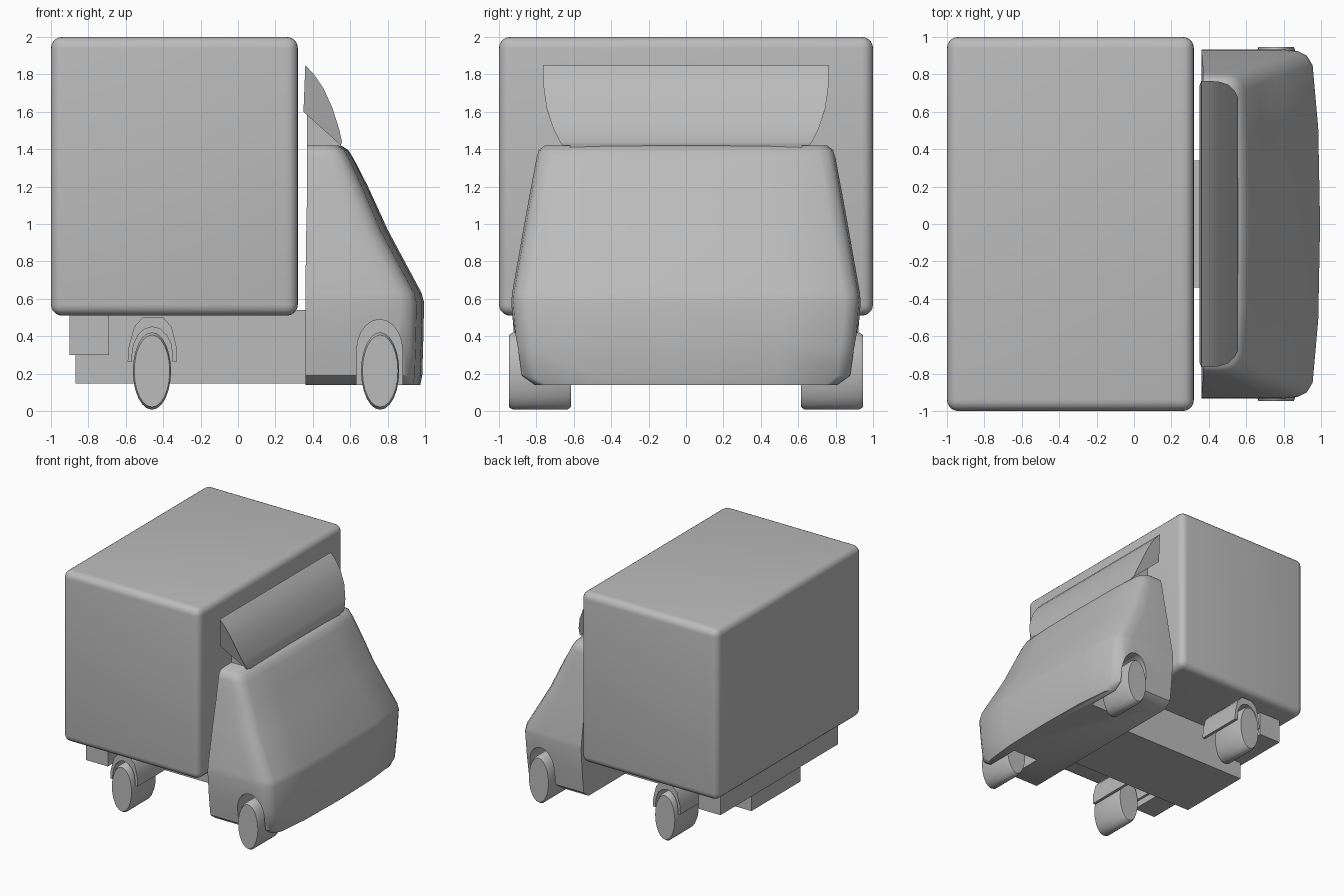
import bpy, bmesh, math

cube = bpy.data.objects.get("Cube")
if cube:
    bpy.data.objects.remove(cube, do_unlink=True)

GREY = (0.5, 0.5, 0.5, 1)
grey = bpy.data.materials.new("plain grey")
grey.use_nodes = True
grey.diffuse_color = GREY
grey.node_tree.nodes["Principled BSDF"].inputs["Base Color"].default_value = GREY


def activate(obj):
    bpy.ops.object.select_all(action='DESELECT')
    obj.select_set(True)
    bpy.context.view_layer.objects.active = obj


def smooth(obj, degrees=35):
    activate(obj)
    bpy.ops.object.shade_smooth_by_angle(angle=math.radians(degrees))


def make(name, bm):
    bmesh.ops.recalc_face_normals(bm, faces=bm.faces)
    mesh = bpy.data.meshes.new(name)
    bm.to_mesh(mesh)
    bm.free()
    mesh.materials.append(grey)
    obj = bpy.data.objects.new(name, mesh)
    bpy.context.collection.objects.link(obj)
    return obj


def box(name, x, y, z, radius=0):
    bm = bmesh.new()
    bmesh.ops.create_cube(bm, size=1)
    for v in bm.verts:
        v.co = [lo + (c + 0.5) * (hi - lo) for c, (lo, hi) in zip(v.co, (x, y, z))]
    if radius:
        bmesh.ops.bevel(bm, geom=bm.edges[:], offset=radius, segments=5,
                        profile=0.5, affect='EDGES')
    obj = make(name, bm)
    smooth(obj)
    return obj


def loft(name, rings):
    """Skin closed rings of equal length and cap both ends."""
    bm = bmesh.new()
    loops = [[bm.verts.new(p) for p in ring] for ring in rings]
    n = len(loops[0])
    for a, b in zip(loops, loops[1:]):
        for i in range(n):
            j = (i + 1) % n
            bm.faces.new((a[i], a[j], b[j], b[i]))
    bm.faces.new(loops[0])
    bm.faces.new(loops[-1][::-1])
    return make(name, bm)


def extrude_y(name, profile, y0, y1):
    return loft(name, [[(x, y, z) for x, z in profile] for y in (y0, y1)])


def arch(cx, half, base, spring, top, steps=10):
    """Upside-down U, from its left foot to its right foot."""
    pts = [(cx - half, base)]
    for i in range(steps + 1):
        a = math.pi * (1 - i / steps)
        pts.append((cx + half * math.cos(a), spring + (top - spring) * math.sin(a)))
    return pts + [(cx + half, base)]


# Cargo body and chassis
box("cargo_box", (-1, 0.32), (-1, 1), (0.51, 2), 0.06)
box("chassis", (-0.87, 0.6), (-0.34, 0.34), (0.148, 0.54))
box("rear_bar", (-0.9, -0.69), (-0.81, 0.81), (0.3, 0.53))

# Cab: horizontal rings given as height, back x, front x, half width
levels = [
    (0.14, 0.36, 0.975, 0.83), (0.19, 0.36, 0.985, 0.895),
    (0.35, 0.36, 0.99, 0.915), (0.58, 0.36, 0.995, 0.934),
    (0.63, 0.36, 0.982, 0.93), (0.97, 0.365, 0.80, 0.87),
    (1.2, 0.37, 0.695, 0.828), (1.35, 0.37, 0.618, 0.80),
    (1.395, 0.37, 0.59, 0.787), (1.42, 0.37, 0.55, 0.755)]


def cab_ring(z, back, front, w):
    k = min(1, (front - back) / 0.4)
    half = [(back, w), (front - 0.2 * k, w), (front - 0.12 * k, w - 0.01),
            (front - 0.07 * k, w - 0.035), (front - 0.04 * k, w - 0.085),
            (front - 0.01 * k, w * 0.55)]
    side = [(x, y, z) for x, y in half]
    return side + [(front, 0, z)] + [(x, -y, z) for x, y, z in reversed(side)]


cab = loft("cab", [cab_ring(*lv) for lv in levels])

# Wheel arches cut through the cab sides
for s in (1, -1):
    cutter = extrude_y("wheel_arch_cutter", arch(0.757, 0.123, 0.05, 0.32, 0.49),
                       s * 0.5, s * 1.1)
    cutter.hide_render = True
    mod = cab.modifiers.new("wheel_arch", 'BOOLEAN')
    mod.operation = 'DIFFERENCE'
    mod.solver = 'EXACT'
    mod.object = cutter
    activate(cab)
    bpy.ops.object.modifier_apply(modifier=mod.name)
    bpy.data.objects.remove(cutter, do_unlink=True)
smooth(cab, 40)

# Roof wind deflector: front curve and lower edge, narrowing towards the roof
curve = [(0.36, 1.85, 0.765), (0.41, 1.795, 0.765), (0.46, 1.72, 0.76),
         (0.505, 1.62, 0.745), (0.54, 1.51, 0.71), (0.556, 1.44, 0.675),
         (0.55, 1.42, 0.66), (0.35, 1.6, 0.74)]
deflector = loft("wind_deflector",
                 [[(x, s * w, z) for x, z, w in curve] for s in (-1, 1)])
smooth(deflector)
extrude_y("deflector_support", [(0.37, 1.41), (0.37, 1.6), (0.55, 1.43), (0.55, 1.41)],
          -0.62, 0.62)

# Wheels, taller than long, and rear mudguards
for side, s in (("left", 1), ("right", -1)):
    for end, cx in (("front", 0.76), ("rear", -0.46)):
        rings = []
        for y, k in ((0.615, 0.93), (0.635, 1), (0.925, 1), (0.947, 0.93)):
            ring = []
            for i in range(24):
                a = math.tau * i / 24
                ring.append((cx + 0.102 * k * math.cos(a), s * y,
                             0.214 + 0.207 * k * math.sin(a)))
            rings.append(ring)
        smooth(loft(f"{end}_wheel_{side}", rings), 40)

    outer = [(-0.59, 0.265), (-0.585, 0.34), (-0.555, 0.45), (-0.51, 0.5),
             (-0.4, 0.5), (-0.355, 0.45), (-0.328, 0.34), (-0.325, 0.265)]
    inner = arch(-0.458, 0.108, 0.265, 0.3, 0.45, 8)
    guard = extrude_y(f"mudguard_{side}", outer + inner[::-1], s * 0.5, s * 0.92)
    smooth(guard, 50)
